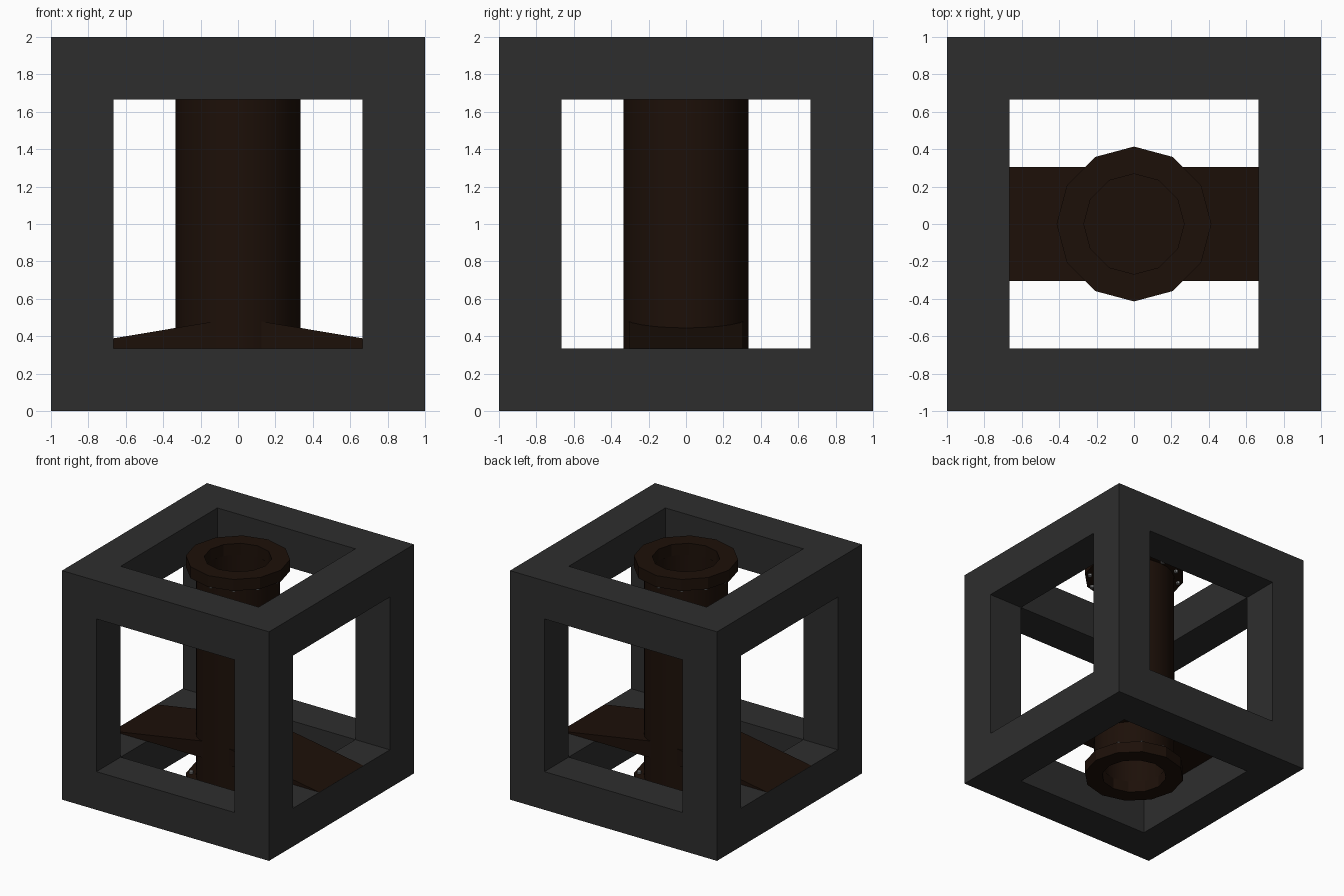
import bpy, bmesh, math
from mathutils import Vector

if "Cube" in bpy.data.objects:
    bpy.data.objects.remove(bpy.data.objects["Cube"])


def material(name, color):
    m = bpy.data.materials.new(name)
    m.diffuse_color = (*color, 1)
    m.use_nodes = True
    m.node_tree.nodes["Principled BSDF"].inputs["Base Color"].default_value = m.diffuse_color
    return m


IRON = material("dark_grey", (0.027, 0.027, 0.027))
BROWN = material("dark_brown", (0.012, 0.005, 0.0025))
STEEL = material("bolt_grey", (0.2, 0.2, 0.2))


def finish(bm, name, mat, smooth=False):
    bmesh.ops.recalc_face_normals(bm, faces=bm.faces)
    me = bpy.data.meshes.new(name)
    bm.to_mesh(me)
    bm.free()
    me.materials.append(mat)
    ob = bpy.data.objects.new(name, me)
    bpy.context.collection.objects.link(ob)
    if smooth:
        bpy.ops.object.select_all(action='DESELECT')
        ob.select_set(True)
        bpy.context.view_layer.objects.active = ob
        bpy.ops.object.shade_smooth_by_angle(angle=math.radians(31))
    return ob


def ring(name, r_in, r_out, z0, z1, sides, mat, smooth=False):
    bm = bmesh.new()
    profile = [(r_in, z0), (r_out, z0), (r_out, z1), (r_in, z1)]
    rows = []
    for i in range(sides):
        a = 2 * math.pi * i / sides
        rows.append([bm.verts.new((r * math.cos(a), r * math.sin(a), z)) for r, z in profile])
    for i in range(sides):
        p, q = rows[i], rows[(i + 1) % sides]
        for k in range(4):
            n = (k + 1) % 4
            bm.faces.new((p[k], q[k], q[n], p[n]))
    return finish(bm, name, mat, smooth)


# Cube frame: outer shell of an uneven 3x3x3 grid keeping only corner and edge cells
def solid(c):
    return all(abs(v) <= 1 for v in c) and sum(v != 0 for v in c) >= 2


CUTS = (-1, -2 / 3, 2 / 3, 1)
R = (-1, 0, 1)
bm = bmesh.new()
for cell in [(x, y, z) for x in R for y in R for z in R]:
    if not solid(cell):
        continue
    for axis in range(3):
        for s in (0, 1):
            nb = list(cell)
            nb[axis] += 2 * s - 1
            if solid(nb):
                continue
            u, v = (axis + 1) % 3, (axis + 2) % 3
            quad = []
            for du, dv in ((0, 0), (1, 0), (1, 1), (0, 1)):
                p = Vector((0, 0, 0))
                p[axis] = CUTS[cell[axis] + 1 + s]
                p[u] = CUTS[cell[u] + 1 + du]
                p[v] = CUTS[cell[v] + 1 + dv]
                quad.append(bm.verts.new(p + Vector((0, 0, 1))))
            bm.faces.new(quad if s else quad[::-1])
bmesh.ops.remove_doubles(bm, verts=bm.verts, dist=0.001)
finish(bm, "cube_frame", IRON)

# Pipe with a twelve-sided flange at each end
ring("pipe", 0.268, 0.333, 0.1, 1.9, 24, BROWN, True)
ring("bottom_flange", 0.268, 0.414, 0, 0.1, 12, BROWN)
ring("top_flange", 0.268, 0.414, 1.9, 2, 12, BROWN)

# Flat floor closing the pipe at the cross plate
bm = bmesh.new()
bmesh.ops.create_cone(bm, cap_ends=True, segments=24, radius1=0.28, radius2=0.28, depth=0.15)
bmesh.ops.translate(bm, verts=bm.verts, vec=(0, 0, 0.427))
finish(bm, "pipe_floor", BROWN)

# Small bolts on the inner face of each flange
for label, z in (("bottom", 0.105), ("top", 1.895)):
    bm = bmesh.new()
    for i in range(12):
        a = math.radians(30 * i)
        made = bmesh.ops.create_cone(bm, cap_ends=True, segments=6, radius1=0.018,
                                     radius2=0.018, depth=0.03)
        bmesh.ops.translate(bm, verts=made["verts"],
                            vec=(0.372 * math.cos(a), 0.372 * math.sin(a), z))
    finish(bm, label + "_flange_bolts", STEEL)

# Sloped cross plate resting on the lower bars
bm = bmesh.new()
ends = [[bm.verts.new((x, y, z)) for x, z in ((-1, 0.333), (1, 0.333), (0, 0.5))]
        for y in (-0.305, 0.305)]
for e in ends:
    bm.faces.new(e)
for k in range(3):
    n = (k + 1) % 3
    bm.faces.new((ends[0][k], ends[0][n], ends[1][n], ends[1][k]))
finish(bm, "cross_plate", BROWN)
